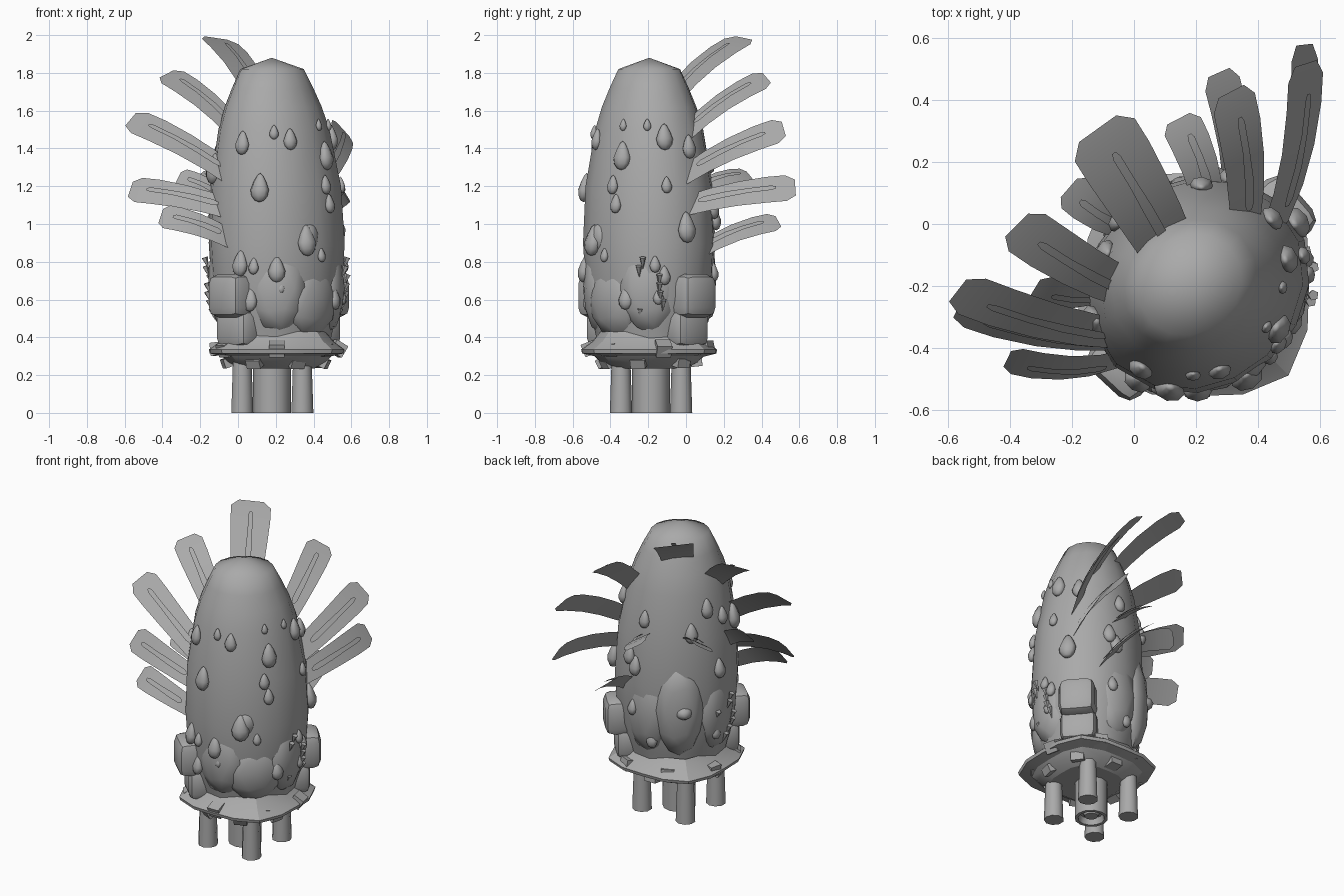
import bpy, bmesh, math, random
from mathutils import Vector, Matrix

if bpy.data.objects.get("Cube"):
    bpy.data.objects.remove(bpy.data.objects["Cube"], do_unlink=True)

random.seed(4)
AX = Vector((0.205, -0.195, 0))  # body axis
HEADING = math.radians(38)       # the creature looks this far from -y towards +x
FRONT = Vector((math.sin(HEADING), -math.cos(HEADING), 0.33)).normalized()
UP = Vector((0, 0, 1))

grey = bpy.data.materials.new("stone_grey")
grey.use_nodes = True
grey.diffuse_color = (0.4, 0.4, 0.4, 1)
grey.node_tree.nodes["Principled BSDF"].inputs["Base Color"].default_value = (0.4, 0.4, 0.4, 1)


def finish(bm, name, angle=40):
    bmesh.ops.recalc_face_normals(bm, faces=bm.faces)
    me = bpy.data.meshes.new(name)
    bm.to_mesh(me)
    bm.free()
    me.materials.append(grey)
    me.shade_smooth()
    me.set_sharp_from_angle(angle=math.radians(angle))
    ob = bpy.data.objects.new(name, me)
    bpy.context.collection.objects.link(ob)


def circle(a):
    return 1.0


def oval(a):
    """Body section: wider from side to side than from front to back."""
    return 1 / math.hypot(math.cos(a - HEADING) / 0.98, math.sin(a - HEADING) / 1.1)


def rounded_square(a):
    return (abs(math.cos(a)) ** 3.4 + abs(math.sin(a)) ** 3.4) ** (-1 / 3.4)


def lathe(name, profile, sides, angle, center=AX, section=circle):
    bm = bmesh.new()
    pts = [bm.verts.new((r, 0, z)) for r, z in profile]
    edges = [bm.edges.new(p) for p in zip(pts, pts[1:])]
    bmesh.ops.spin(bm, geom=pts + edges, axis=UP, angle=math.tau, steps=sides)
    bmesh.ops.remove_doubles(bm, verts=bm.verts, dist=0.0005)
    for v in bm.verts:
        f = section(math.atan2(v.co.x, -v.co.y))
        v.co = Vector((v.co.x * f, v.co.y * f, v.co.z)) + center
        if section is oval:
            v.co.x -= lean(v.co.z)
    finish(bm, name, angle)


def lean(z):
    return 0.03 * max(0, z - 1)


BODY = [(0.0, 0.28), (0.25, 0.28), (0.285, 0.45), (0.325, 0.6), (0.343, 0.9),
        (0.33, 1.2), (0.28, 1.5), (0.245, 1.62), (0.205, 1.72), (0.16, 1.82), (0.0, 1.88)]


def radius(z):
    for (r0, z0), (r1, z1) in zip(BODY[1:], BODY[2:]):
        if z0 <= z <= z1:
            return r0 + (r1 - r0) * (z - z0) / (z1 - z0)
    return 0.25


def frame(deg, z, out=0.0, tilt=0.0):
    """Matrix on the body surface: Y points outward, Z up, 0 degrees is -y."""
    a = math.radians(deg)
    d = Vector((math.sin(a), -math.cos(a), 0))
    m = Matrix((d.cross(UP), d, UP)).transposed().to_4x4()
    spot = AX + d * (radius(z) * oval(a) + out) + UP * z
    spot.x -= lean(z)
    return Matrix.Translation(spot) @ m @ Matrix.Rotation(tilt, 4, 'X')


def scaled(m, x, y, z):
    return m @ Matrix.Diagonal((x, y, z, 1))


# Body and umbrella-like skirt with a stepped underside
lathe("body", BODY, 16, 50, section=oval)
lathe("skirt", [(0.26, 0.43), (0.3, 0.38), (0.36, 0.335), (0.355, 0.315),
                (0.29, 0.3), (0.26, 0.27), (0.2, 0.235), (0, 0.235)], 16, 25,
      section=rounded_square)

# Legs and hollow central stem
STEM = AX + Vector((-0.025, 0.01, 0))
lathe("central_stem", [(0, 0.26), (0.1, 0.26), (0.1, 0), (0.08, 0), (0.07, 0.04),
                       (0.05, 0.04), (0.04, 0.015), (0, 0.015)], 12, 40, STEM)
for k in range(4):
    a = math.radians(45 + 90 * k)
    spot = STEM + Vector((math.cos(a), math.sin(a), 0)) * 0.225
    lathe("leg_%d" % (k + 1), [(0, 0.3), (0.05, 0.3), (0.06, 0), (0, 0)], 9, 40, spot)

# Chunky blocks around and below the skirt
bm = bmesh.new()
for k in range(14):
    low = k % 2
    m = frame(k * 25.7, 0.27 if low else 0.34, -0.01 if low else 0.05, random.uniform(-0.6, 0.3))
    bmesh.ops.create_cube(bm, size=1, matrix=scaled(m, 0.08, 0.07, 0.05 if low else 0.07))
finish(bm, "skirt_blocks", 20)

# Boxy swellings on both sides: direction, height, half sizes
bm = bmesh.new()
for deg, z, sx, sy, sz in [(317, 0.62, 0.11, 0.11, 0.115), (131, 0.62, 0.11, 0.11, 0.115),
                           (317, 0.45, 0.11, 0.09, 0.1), (131, 0.45, 0.11, 0.09, 0.1)]:
    new = bmesh.ops.create_cube(bm, size=2)["verts"]
    edges = list({e for v in new for e in v.link_edges})
    res = bmesh.ops.bevel(bm, geom=edges, offset=0.45, segments=2, profile=0.5, affect='EDGES')
    verts = set(res["verts"]) | {v for v in new if v.is_valid}
    bmesh.ops.transform(bm, matrix=scaled(frame(deg, z, -0.03), sx, sy, sz), verts=list(verts))
finish(bm, "side_swellings", 40)

# Shallow rounded plates: direction, height, rise above the body, half width, half height
PLATES = [(218, 0.76, 0.045, 0.15, 0.31), (222, 0.76, 0.075, 0.06, 0.05),
          (0, 0.66, 0.015, 0.16, 0.24), (90, 0.66, 0.015, 0.16, 0.24),
          (45, 0.6, 0.02, 0.18, 0.2), (270, 0.72, 0.015, 0.16, 0.28),
          (175, 0.72, 0.015, 0.16, 0.28), (32, 0.93, 0.02, 0.08, 0.1)]
bm = bmesh.new()
for deg, z, rise, sx, sz in PLATES:
    m = scaled(frame(deg, z, rise - 0.09), sx, 0.09, sz)
    bmesh.ops.create_icosphere(bm, subdivisions=2, radius=1, matrix=m)
finish(bm, "lower_body_plates", 40)

# Teardrop warts: direction, height, size
DROPS = [(-32, 1.42, 1), (0, 1.48, 0.6), (17, 1.44, 0.9), (-14, 1.18, 1.2), (28, 0.9, 1.3),
         (-32, 0.78, 1.1), (0, 0.75, 1.1), (-24, 0.59, 1), (62, 1.35, 1.2),
         (105, 1.45, 1.1), (130, 1.4, 1), (105, 1.2, 0.7), (54, 1.2, 0.8), (58, 1.1, 0.8),
         (122, 0.97, 1.3), (95, 0.78, 0.7), (103, 0.72, 0.8), (98, 0.61, 0.7), (68, 0.6, 1),
         (250, 1.4, 1), (230, 1.26, 1), (176, 1.33, 0.9), (270, 1.33, 0.9), (170, 1.02, 1),
         (162, 1.08, 1), (262, 1.0, 1), (166, 0.74, 0.8), (187, 0.55, 0.9), (260, 0.58, 0.8),
         (290, 1.28, 1.3), (-20, 0.77, 0.7), (60, 1.52, 0.5), (88, 1.52, 0.5),
         (45, 0.83, 0.6), (4, 0.66, 0.5)]
bm = bmesh.new()
for deg, z, s in DROPS:
    new = bmesh.ops.create_uvsphere(bm, u_segments=8, v_segments=6, radius=1)["verts"]
    for v in new:
        pinch = 1 - 0.45 * max(v.co.z, 0)
        v.co = Vector((v.co.x * pinch, v.co.y * pinch, v.co.z * (1.25 if v.co.z > 0 else 0.9)))
    m = scaled(frame(deg, z, 0.004, 0.12), 0.042 * s, 0.03 * s, 0.06 * s)
    bmesh.ops.transform(bm, matrix=m, verts=new)
finish(bm, "warts", 60)

# Small downward scales on both flanks
bm = bmesh.new()
for side in (90, 270):
    for k in range(7):
        m = frame(side + random.uniform(-14, 14), 0.52 + 0.045 * k, 0.015, 2.8)
        bmesh.ops.create_cone(bm, cap_ends=True, segments=5, radius1=0.018, radius2=0,
                              depth=0.07, matrix=m)
finish(bm, "flank_scales", 40)


def strip(name, base, tip, width, outline, bow, lift, thick):
    """Bent blade along base-tip; outline holds (position, width factor) pairs."""
    along = (tip - base).normalized()
    face = (FRONT - along * FRONT.dot(along)).normalized()
    across = along.cross(face)
    bm = bmesh.new()
    rows = []
    for t, f in outline:
        mid = base.lerp(tip, t) + face * (bow * 4 * t * (1 - t) + lift)
        rows.append([bm.verts.new(mid + across * (width * f * s / 2)) for s in (-1, 1)])
    for a, b in zip(rows, rows[1:]):
        bm.faces.new((a[0], a[1], b[1], b[0]))
    bmesh.ops.solidify(bm, geom=bm.faces[:], thickness=thick)
    finish(bm, name, 35)


BLADE = [(0, 0.75), (0.25, 0.85), (0.5, 0.93), (0.75, 1), (0.92, 1), (1, 0.62)]
RIB = [(0.15, 0.5), (0.2, 1), (0.4, 1), (0.6, 0.8), (0.8, 0.8), (0.84, 0.4)]

# Fan of crest blades: base, tip, width
FINS = [((0.09, -0.045, 1.68), (-0.12, 0.31, 1.98), 0.24),
        ((-0.03, -0.2, 1.5), (-0.38, 0.0, 1.79), 0.18),
        ((-0.07, -0.34, 1.27), (-0.57, -0.21, 1.55), 0.18),
        ((-0.08, -0.36, 1.08), (-0.57, -0.27, 1.18), 0.16),
        ((-0.08, -0.43, 0.93), (-0.41, -0.43, 1.04), 0.15),
        ((0.35, 0.04, 1.5), (0.31, 0.43, 1.77), 0.17),
        ((0.46, 0.05, 1.28), (0.55, 0.52, 1.5), 0.17),
        ((0.46, 0.05, 1.1), (0.545, 0.58, 1.19), 0.16),
        ((0.32, 0.1, 0.86), (0.27, 0.49, 1.01), 0.15),
        ((0.23, 0.07, 1.17), (0.14, 0.34, 1.25), 0.15),
        ((0.0, 0.0, 1.17), (-0.21, 0.12, 1.25), 0.15),
        ((-0.08, -0.2, 1.12), (-0.32, -0.2, 1.24), 0.14)]
for k, (b, t, w) in enumerate(FINS):
    b, t = Vector(b), Vector(t)
    b -= (t - b) * 0.12
    strip("crest_blade_%d" % (k + 1), b, t, w, BLADE, 0.035, 0.006, 0.012)
    strip("blade_rib_%d" % (k + 1), b, t, 0.035, RIB, 0.035, 0.022, 0.025)
